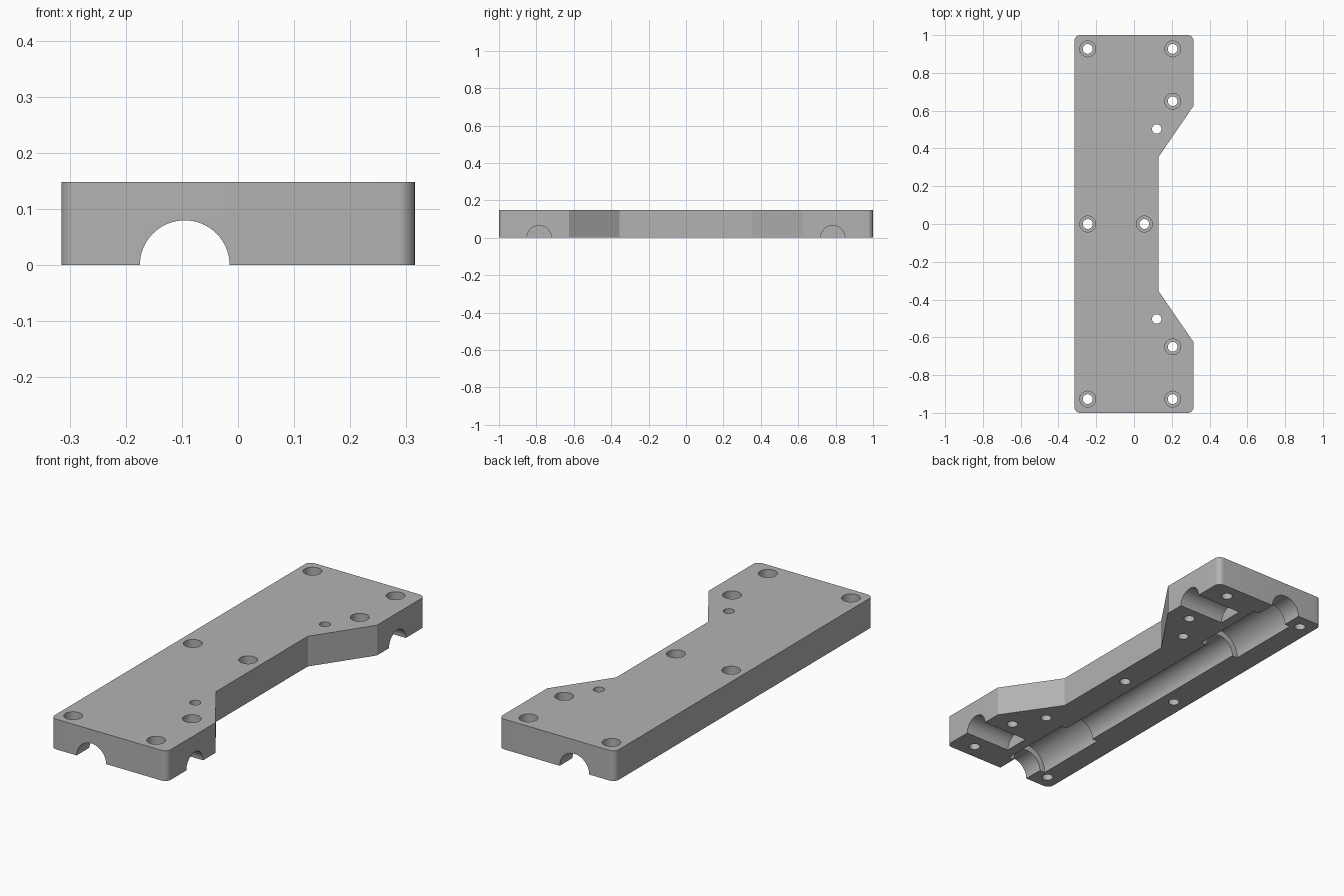
import bpy, bmesh
from math import radians, sin, cos, pi
from mathutils import Matrix, Vector

old = bpy.data.objects.get("Cube")
if old:
    bpy.data.objects.remove(old, do_unlink=True)

HEIGHT = 0.148
BORE_X = -0.095

grey = bpy.data.materials.new("plain_grey")
grey.use_nodes = True
colour = (0.45, 0.45, 0.45, 1)
grey.diffuse_color = colour
grey.node_tree.nodes["Principled BSDF"].inputs["Base Color"].default_value = colour


def new_object(name, bm):
    mesh = bpy.data.meshes.new(name)
    bm.to_mesh(mesh)
    bm.free()
    obj = bpy.data.objects.new(name, mesh)
    mesh.materials.append(grey)
    bpy.context.collection.objects.link(obj)
    return obj


def cut_cylinder(target, name, start, end, radius, sides=64):
    """Subtract a cylinder running from start to end."""
    start, end = Vector(start), Vector(end)
    axis = end - start
    bm = bmesh.new()
    turn = axis.to_track_quat("Z", "Y").to_matrix().to_4x4()
    bmesh.ops.create_cone(bm, cap_ends=True, segments=sides, radius1=radius,
                          radius2=radius, depth=axis.length,
                          matrix=Matrix.Translation((start + end) / 2) @ turn)
    cutter = new_object(name, bm)
    cutter.hide_render = True
    mod = target.modifiers.new(name, "BOOLEAN")
    mod.operation, mod.solver, mod.object = "DIFFERENCE", "EXACT", cutter
    bpy.context.view_layer.objects.active = target
    bpy.ops.object.modifier_apply(modifier=name)
    bpy.data.objects.remove(cutter, do_unlink=True)


# Plate outline: rounded outer corners and a tapered waist on one side
half = [(0.13, 0.355), (0.315, 0.625)]
R = 0.03
for cx, first in ((0.315 - R, 0), (-0.315 + R, 90)):
    for i in range(9):
        a = radians(first + 90 * i / 8)
        half.append((cx + R * cos(a), 1 - R + R * sin(a)))
outline = half + [(x, -y) for x, y in reversed(half)]

bm = bmesh.new()
face = bm.faces.new([bm.verts.new((x, y, 0)) for x, y in outline])
top = bmesh.ops.extrude_face_region(bm, geom=[face])["geom"]
bmesh.ops.translate(bm, vec=(0, 0, HEIGHT),
                    verts=[v for v in top if isinstance(v, bmesh.types.BMVert)])
bmesh.ops.recalc_face_normals(bm, faces=bm.faces)
plate = new_object("rod_clamp_plate", bm)

# Long rod channel along the underside
cut_cylinder(plate, "rod_channel", (BORE_X, -1.1, 0), (BORE_X, 1.1, 0), 0.08)

for s in (-1, 1):
    # Wider bearing pocket and blind cross channel at each end
    cut_cylinder(plate, "bearing_pocket", (BORE_X, s * 0.515, 0),
                 (BORE_X, s * 0.9, 0), 0.11)
    cut_cylinder(plate, "cross_channel", (0.065, s * 0.785, 0),
                 (0.4, s * 0.785, 0), 0.065)
    # Small plain hole in each taper
    cut_cylinder(plate, "plain_hole", (0.12, s * 0.503, -0.1),
                 (0.12, s * 0.503, 0.3), 0.025, 32)

# Counterbored screw holes
screws = [(-0.245, 0), (0.055, 0)]
for s in (-1, 1):
    screws += [(-0.245, s * 0.927), (0.205, s * 0.927), (0.205, s * 0.65)]
for x, y in screws:
    cut_cylinder(plate, "screw_hole", (x, y, -0.1), (x, y, 0.3), 0.026, 32)
    cut_cylinder(plate, "counterbore", (x, y, 0.075), (x, y, 0.3), 0.042, 32)

bpy.ops.object.select_all(action="DESELECT")
plate.select_set(True)
bpy.context.view_layer.objects.active = plate
bpy.ops.object.shade_smooth_by_angle(angle=radians(30))
